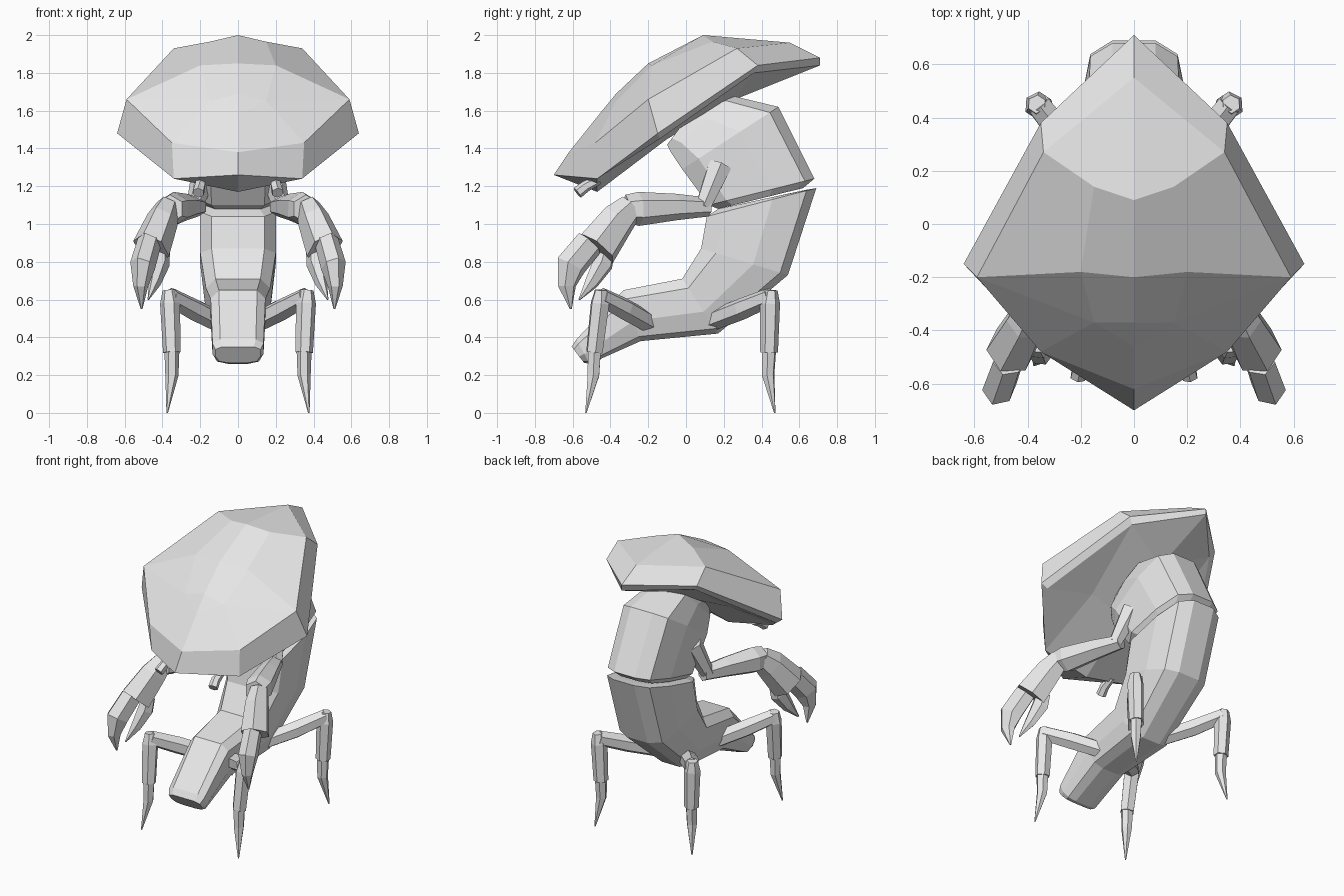
import bpy, bmesh, math
from mathutils import Vector

if "Cube" in bpy.data.objects:
    bpy.data.objects.remove(bpy.data.objects["Cube"])

shell_grey = bpy.data.materials.new("shell_grey")
shell_grey.diffuse_color = (0.8, 0.8, 0.8, 1)
shell_grey.use_nodes = True
shell_grey.node_tree.nodes["Principled BSDF"].inputs["Base Color"].default_value = shell_grey.diffuse_color


def finish(name, bm):
    bmesh.ops.recalc_face_normals(bm, faces=bm.faces)
    me = bpy.data.meshes.new(name)
    bm.to_mesh(me)
    bm.free()
    me.materials.append(shell_grey)
    ob = bpy.data.objects.new(name, me)
    bpy.context.collection.objects.link(ob)
    return ob


def skin(name, rings):
    """Bridge equal rings of points into a closed faceted solid."""
    bm = bmesh.new()
    loops = [[bm.verts.new(p) for p in ring] for ring in rings]
    n = len(loops[0])
    for a, b in zip(loops, loops[1:]):
        for i in range(n):
            j = (i + 1) % n
            bm.faces.new((a[i], a[j], b[j], b[i]))
    bm.faces.new(loops[0])
    bm.faces.new(loops[-1])
    return finish(name, bm)


def tube(name, path, flat=1.0, sides=6):
    """Tapered limb segment along (x, y, z, radius) stations, on both sides."""
    pts = [Vector(p[:3]) for p in path]
    axis = pts[-1] - pts[0]
    base = axis.to_track_quat('Z', 'Y')
    rings = []
    for i, p in enumerate(pts):
        d = pts[min(i + 1, len(pts) - 1)] - pts[max(i - 1, 0)]
        q = axis.rotation_difference(d) @ base
        ring = []
        for k in range(sides):
            a = math.tau * (k + 0.5) / sides
            ring.append(p + q @ Vector((math.cos(a) * flat, math.sin(a), 0)) * path[i][3])
        rings.append(ring)
    skin("right_" + name, rings)
    skin("left_" + name, [[(-v.x, v.y, v.z) for v in r] for r in rings])


def body(name, stations):
    """Bevelled body section: front y, z, back y, z and half width."""
    half = [(0.7, 0.0), (1.0, 0.17), (1.0, 0.6), (0.82, 0.91), (0.4, 1.0)]
    section = half + [(-x, t) for x, t in reversed(half)]
    skin(name, [[(x * w, fy + (by - fy) * t, fz + (bz - fz) * t) for x, t in section]
                for fy, fz, by, bz, w in stations])


# Head shell: right half, then mirrored and welded
verts = [
    (0, -.70, 1.26), (0, -.62, 1.38), (0, -.46, 1.58), (0, -.20, 1.85), (0, .09, 2.0),
    (0, .55, 1.96), (0, .71, 1.88),
    (.34, -.47, 1.24), (.35, -.48, 1.43), (.59, -.20, 1.66), (.64, -.15, 1.48),
    (.34, .27, 1.93), (.35, .38, 1.84), (.15, .14, 1.965), (.20, -.18, 1.84), (.15, -.37, 1.65),
    (0, -.47, 1.17), (.60, -.14, 1.45), (.32, .36, 1.80), (0, .71, 1.84), (0, .26, 1.66),
    (.28, -.08, 1.50), (0, -.10, 1.45), (0, -.37, 1.69)]
faces = [
    (0, 7, 8, 1), (7, 10, 9, 8), (10, 12, 11, 9), (12, 6, 5, 11), (5, 4, 13, 11),
    (13, 14, 9, 11), (4, 3, 14, 13), (3, 23, 15, 14), (23, 2, 15), (2, 1, 8, 15),
    (15, 8, 9), (14, 15, 9),
    (0, 16, 7), (7, 16, 22, 21), (7, 21, 17, 10), (10, 17, 18, 12), (12, 18, 19, 6),
    (17, 21, 18), (21, 22, 20, 18), (20, 19, 18)]
bm = bmesh.new()
for s in (1, -1):
    vs = [bm.verts.new((x * s, y, z)) for x, y, z in verts]
    for f in faces:
        bm.faces.new([vs[i] for i in f])
bmesh.ops.remove_doubles(bm, verts=bm.verts, dist=0.001)
finish("head_shell", bm)

# Eye stalks
tube("eye_stalk", [(.20, -.46, 1.235, .025), (.20, -.53, 1.20, .03), (.21, -.575, 1.165, .032)])

# Upper body and curled tail
body("upper_body", [(.17, 1.08, .62, 1.19, .175), (.12, 1.10, .68, 1.24, .20),
                    (-.02, 1.29, .49, 1.62, .21), (-.08, 1.38, .24, 1.68, .17),
                    (-.10, 1.42, .05, 1.62, .13)])
body("tail", [(.17, 1.08, .63, 1.18, .165), (.11, 1.04, .69, 1.19, .20), (.08, .87, .54, .73, .20),
              (-.02, .71, .17, .42, .17), (-.33, .65, -.24, .38, .145),
              (-.58, .39, -.51, .26, .135), (-.605, .35, -.54, .265, .12)])

# Claw arms
tube("shoulder", [(.17, .18, 1.31, .07), (.23, .09, 1.09, .045)])
tube("forearm", [(.21, .12, 1.09, .05), (.27, -.05, 1.09, .07), (.34, -.25, 1.08, .09),
                 (.36, -.32, 1.08, .075)])
tube("palm", [(.37, -.29, 1.09, .075), (.40, -.36, 1.02, .10), (.46, -.47, .87, .12)], 0.8)
tube("big_finger", [(.47, -.51, .90, .08), (.505, -.61, .78, .085), (.515, -.63, .67, .05),
                    (.51, -.61, .55, .006)], 0.75)
tube("small_finger", [(.40, -.42, .87, .05), (.41, -.44, .79, .06), (.44, -.50, .69, .04),
                      (.475, -.565, .60, .005)], 0.75)

# Walking legs, front pair then back pair
for label, hip, knee, ankle, toe in (
        ("front", (-.20, .48), -.45, -.485, -.53),
        ("back", (.14, .49), .45, .44, .47)):
    mid = (hip[0] + knee) / 2
    tube(label + "_thigh", [(.10, hip[0], hip[1], .055), (.24, mid, .55, .058),
                            (.36, knee, .615, .05)])
    tube(label + "_shin", [(.365, knee, .65, .035), (.36, knee - .005, .58, .053),
                           (.35, ankle, .32, .047)])
    tube(label + "_foot", [(.35, ankle, .34, .04), (.35, ankle - .005, .20, .035),
                           (.375, toe, .0, .004)])
